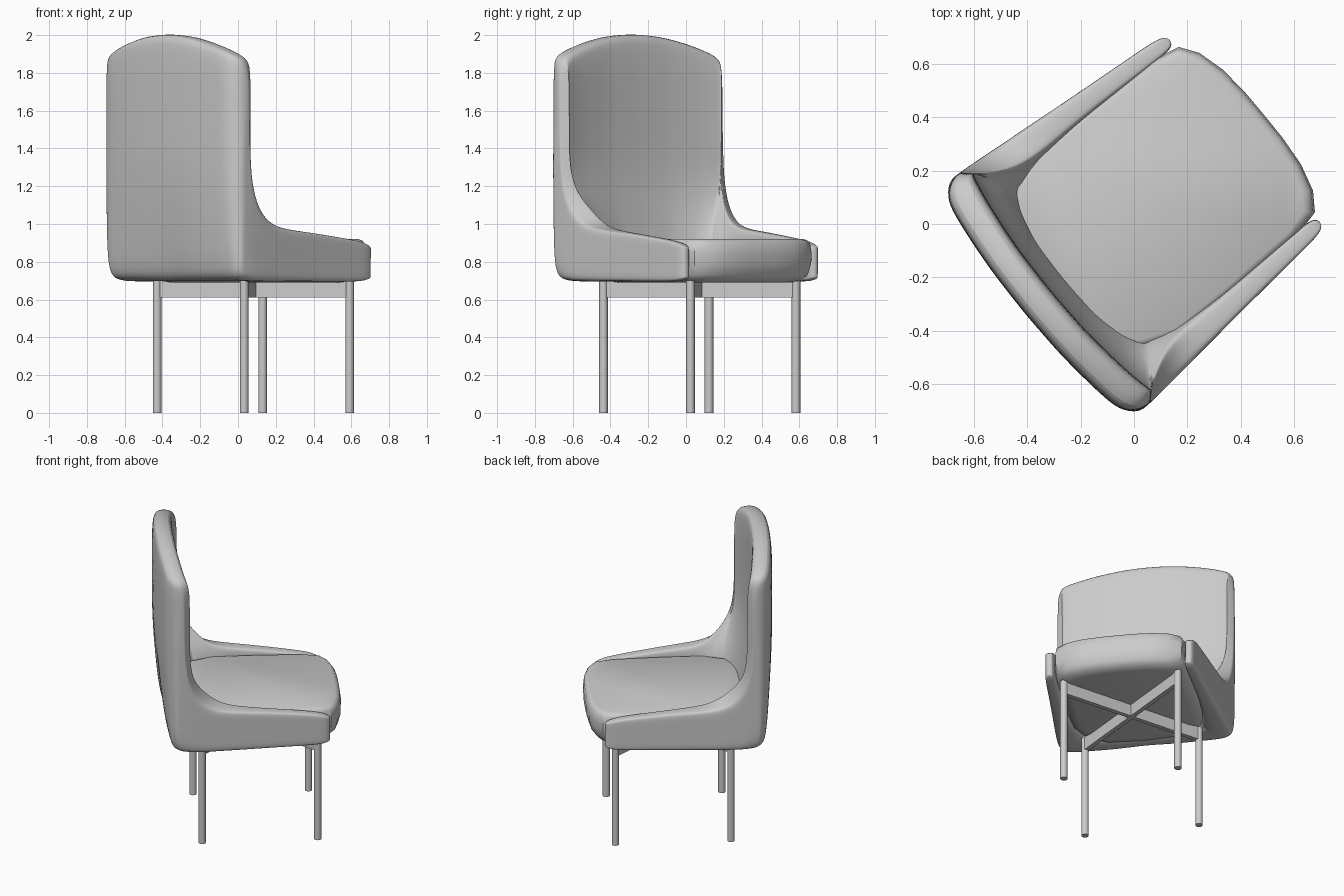
import bpy, bmesh
from math import cos, sin, pi, radians
from mathutils import Vector

if "Cube" in bpy.data.objects:
    bpy.data.objects.remove(bpy.data.objects["Cube"])

ANG = radians(39.5)          # direction the chair faces, measured from +x


def world(u, v, z):
    """Chair frame (u forward, v left) to world."""
    v += 0.004
    return Vector((u * cos(ANG) - v * sin(ANG), u * sin(ANG) + v * cos(ANG), z))


def finish(name, bm, subsurf=0, angle=40):
    bmesh.ops.recalc_face_normals(bm, faces=bm.faces)
    me = bpy.data.meshes.new(name)
    bm.to_mesh(me)
    bm.free()
    ob = bpy.data.objects.new(name, me)
    bpy.context.collection.objects.link(ob)
    if subsurf:
        m = ob.modifiers.new("Smooth", 'SUBSURF')
        m.levels = m.render_levels = subsurf
    bpy.ops.object.select_all(action='DESELECT')
    ob.select_set(True)
    bpy.context.view_layer.objects.active = ob
    bpy.ops.object.shade_smooth_by_angle(angle=radians(angle))
    return ob


def smooth(a, b, x):
    k = min(1, max(0, (x - a) / (b - a)))
    return k * k * (3 - 2 * k)


# Half plan of the shell from back centre to arm tip: outer, upper inner, lower inner (u, v)
PLAN = [
    ((-.530, 0), (-.400, 0), (-.38, 0)),
    ((-.525, .2), (-.395, .2), (-.36, .17)),
    ((-.507, .4), (-.375, .39), (-.32, .28)),
    ((-.482, .525), (-.355, .49), (-.28, .33)),
    ((-.428, .562), (-.348, .525), (-.24, .365)),
    ((-.34, .560), (-.335, .520), (-.19, .39)),
    ((-.20, .547), (-.20, .487), (-.10, .415)),
    ((.10, .517), (.10, .450), (.10, .425)),
    ((.35, .494), (.35, .433), (.35, .42)),
    ((.545, .478), (.545, .418), (.545, .413)),
]
# Columns of the shell: plan station at the bottom, station and height at the top
COLS = [(0, 0, 2.006), (.5, .5, 2.002), (1, 1, 1.991), (1.6, 1.6, 1.966), (2.2, 2.25, 1.934),
        (2.7, 2.9, 1.906), (3.1, 3.8, 1.880), (3.5, 4.4, 1.84), (3.9, 4.55, 1.75),
        (4.2, 4.55, 1.55), (4.5, 4.6, 1.38), (4.8, 4.75, 1.22), (5.2, 5.2, 1.08),
        (5.9, 5.9, .99), (6.5, 6.5, .968), (7, 7, .955), (8, 8, .925), (8.7, 8.7, .905),
        (9, 9, .875)]
ROWS = [0, .05, .15, .3, .45, .6, .75, .88, .96, 1]
PINCH = {0: .15, .05: .03, .96: .03, 1: .12}       # rounds the cross-section


def plan(layer, t):
    i = min(int(t), len(PLAN) - 2)
    return Vector(PLAN[i][layer]).lerp(Vector(PLAN[i + 1][layer]), t - i)


def shell_point(t, z, inner, pinch):
    out = plan(0, t)
    inn = plan(1, t).lerp(plan(2, t), 1 - smooth(.9, 1.25, z))
    p = inn.lerp(out, pinch) if inner else out.lerp(inn, pinch)
    # the foot of the back tucks forward
    tuck = max(0, (1.4 - z) / .7) ** 1.5
    return p.x + .08 * max(0, 1 - t / 4) * tuck, p.y * (1 - .01 * tuck)


# Upholstered shell: back and both arms in one piece
bm = bmesh.new()
columns = [(c, -1) for c in COLS[:0:-1]] + [(c, 1) for c in COLS]
grid = []
for (tb, tt, h), side in columns:
    layers = []
    bottom = .715 if tb == 9 else .695
    for inner in (False, True):
        col = []
        for f in ROWS:
            z = bottom + (h - bottom) * f
            pinch = max(PINCH.get(f, 0), .15 if tb == 9 else 0)
            u, v = shell_point(tb + (tt - tb) * f, z, inner, pinch)
            col.append(bm.verts.new(world(u, side * v, z)))
        layers.append(col)
    grid.append(layers[0] + layers[1][::-1])       # closed cross-section loop
n = len(ROWS)
for a, b in zip(grid, grid[1:]):
    for j in range(2 * n):
        k = (j + 1) % (2 * n)
        bm.faces.new((a[j], b[j], b[k], a[k]))
for end in (grid[0], grid[-1]):                    # arm tips
    for j in range(n - 1):
        bm.faces.new((end[j], end[j + 1], end[2 * n - 2 - j], end[2 * n - 1 - j]))
finish("shell", bm, subsurf=2, angle=60)

# Seat cushion: stacked outlines with rounded edges
HALF = [(.637, 0), (.636, .11), (.626, .23), (.598, .335), (.552, .402), (.45, .427),
        (.1, .438), (-.15, .435), (-.29, .38), (-.37, .25), (-.39, 0)]
outline = HALF + [(u, -v) for u, v in HALF[-2:0:-1]]
LEVELS = [(.69, .80), (.70, .91), (.73, .965), (.79, .997), (.85, 1), (.895, .988),
          (.912, .965), (.92, .93)]
bm = bmesh.new()
rings = [[bm.verts.new(world(.12 + (u - .12) * s, v * s, z)) for u, v in outline]
         for z, s in LEVELS]
m = len(outline)
for a, b in zip(rings, rings[1:]):
    for j in range(m):
        k = (j + 1) % m
        bm.faces.new((a[j], a[k], b[k], b[j]))
bm.faces.new(rings[0][::-1])
bm.faces.new(rings[-1])
finish("seat", bm)

# Four round legs and the crossed braces joining opposite legs
CU, REACH = .109, .362
for name, su, sv in (("front_left_leg", 1, 1), ("front_right_leg", 1, -1),
                     ("back_left_leg", -1, 1), ("back_right_leg", -1, -1)):
    bm = bmesh.new()
    bmesh.ops.create_cone(bm, cap_ends=True, segments=14, radius1=.023, radius2=.023, depth=.70)
    bmesh.ops.translate(bm, vec=world(CU + su * REACH, sv * REACH, .35), verts=bm.verts)
    finish(name, bm)
for name, turn in (("brace_a", pi / 4), ("brace_b", -pi / 4)):
    bpy.ops.mesh.primitive_cube_add(size=1, location=world(CU, 0, .655),
                                    rotation=(0, 0, ANG + turn))
    ob = bpy.context.object
    ob.name = name
    ob.scale = (2 * REACH * 2 ** .5, .03, .09)
